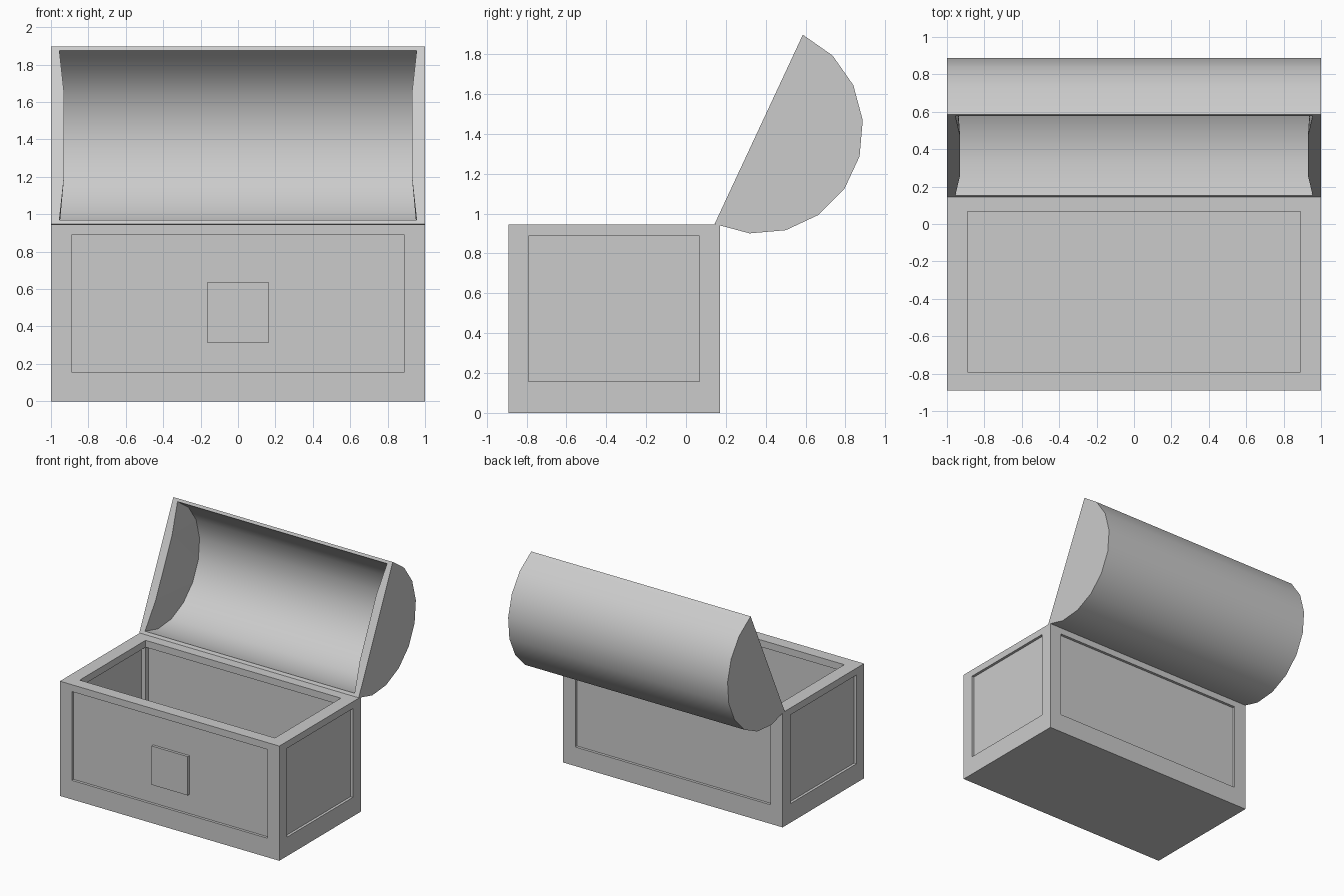
import bpy, bmesh
from math import radians, cos, sin
from mathutils import Vector

if "Cube" in bpy.data.objects:
    bpy.data.objects.remove(bpy.data.objects["Cube"])


def box(name, lo, hi):
    """Axis-aligned box between two corners."""
    lo, hi = Vector(lo), Vector(hi)
    bm = bmesh.new()
    bmesh.ops.create_cube(bm, size=1)
    for v in bm.verts:
        v.co = (lo + hi) / 2 + v.co * (hi - lo)
    me = bpy.data.meshes.new(name)
    bm.to_mesh(me)
    bm.free()
    ob = bpy.data.objects.new(name, me)
    bpy.context.collection.objects.link(ob)
    return ob


def cut(target, name, lo, hi):
    c = box(name, lo, hi)
    c.hide_render = True
    c.hide_viewport = False
    c.display_type = 'WIRE'
    m = target.modifiers.new(name, 'BOOLEAN')
    m.operation, m.solver, m.object = 'DIFFERENCE', 'EXACT', c


# Chest body: hollow box with framed, recessed panels inside and out
Y0, Y1, TOP = -0.89, 0.17, 0.945
IX, IY0, IY1 = 0.89, -0.79, 0.068
Z0, Z1 = 0.157, 0.888
OUT, INN = 0.022, 0.036
body = box("chest_body", (-1, Y0, 0), (1, Y1, TOP))
cut(body, "cavity_cutter", (-IX, IY0, 0.105), (IX, IY1, 1.1))
cut(body, "inner_side_cutter", (-IX - INN, IY0, Z0), (IX + INN, IY1, Z1))
cut(body, "inner_front_back_cutter", (-IX, IY0 - INN, Z0), (IX, IY1 + INN, Z1))
cut(body, "front_panel_cutter", (-IX, Y0 - 0.1, Z0), (IX, Y0 + OUT, Z1))
cut(body, "back_panel_cutter", (-IX, Y1 - OUT, Z0), (IX, Y1 + 0.1, Z1))
cut(body, "right_panel_cutter", (1 - OUT, IY0, Z0), (1.1, IY1, Z1))
cut(body, "left_panel_cutter", (-1.1, IY0, Z0), (-1 + OUT, IY1, Z1))

# Lock plate in the front recess
box("lock_plate", (-0.165, Y0, 0.315), (0.165, Y0 + OUT + 0.01, 0.635))

# Open lid: nine-sided half barrel with a hollow inside
N, CY, CZ, R_OUT, R_IN = 9, 0.365, 1.423, 0.524, 0.5
bm = bmesh.new()


def arc(x, r):
    angles = [radians(65 - 180 * i / N) for i in range(N + 1)]
    return [bm.verts.new((x, CY + r * cos(a), CZ + r * sin(a))) for a in angles]


sides = []
for s in (-1, 1):
    outer, inner = arc(s, R_OUT), arc(s * 0.955, R_IN)
    p, q = inner[0].co, inner[-1].co
    a, b = (bm.verts.new(p.lerp(q, t)) for t in (0.25, 0.75))
    a.co.x = b.co.x = s * 0.93
    bm.faces.new(outer)
    bm.faces.new([outer[0], outer[-1], inner[-1], b, a, inner[0]])
    for i in range(N):
        tip = [a] if i < 4 else [b, a] if i == 4 else [b]
        bm.faces.new([inner[i], inner[i + 1]] + tip)
    sides.append((outer, inner))

(lo, li), (ro, ri) = sides
for left, right in ((lo, ro), (li, ri)):
    for i in range(N):
        f = bm.faces.new([left[i], left[i + 1], right[i + 1], right[i]])
        f.smooth = True
for k in (0, -1):
    bm.faces.new([lo[k], ro[k], ri[k], li[k]])
bmesh.ops.recalc_face_normals(bm, faces=bm.faces)
for e in bm.edges:
    if len(e.link_faces) == 2 and e.calc_face_angle(0) > radians(35):
        e.smooth = False
me = bpy.data.meshes.new("lid")
bm.to_mesh(me)
bm.free()
bpy.context.collection.objects.link(bpy.data.objects.new("lid", me))
